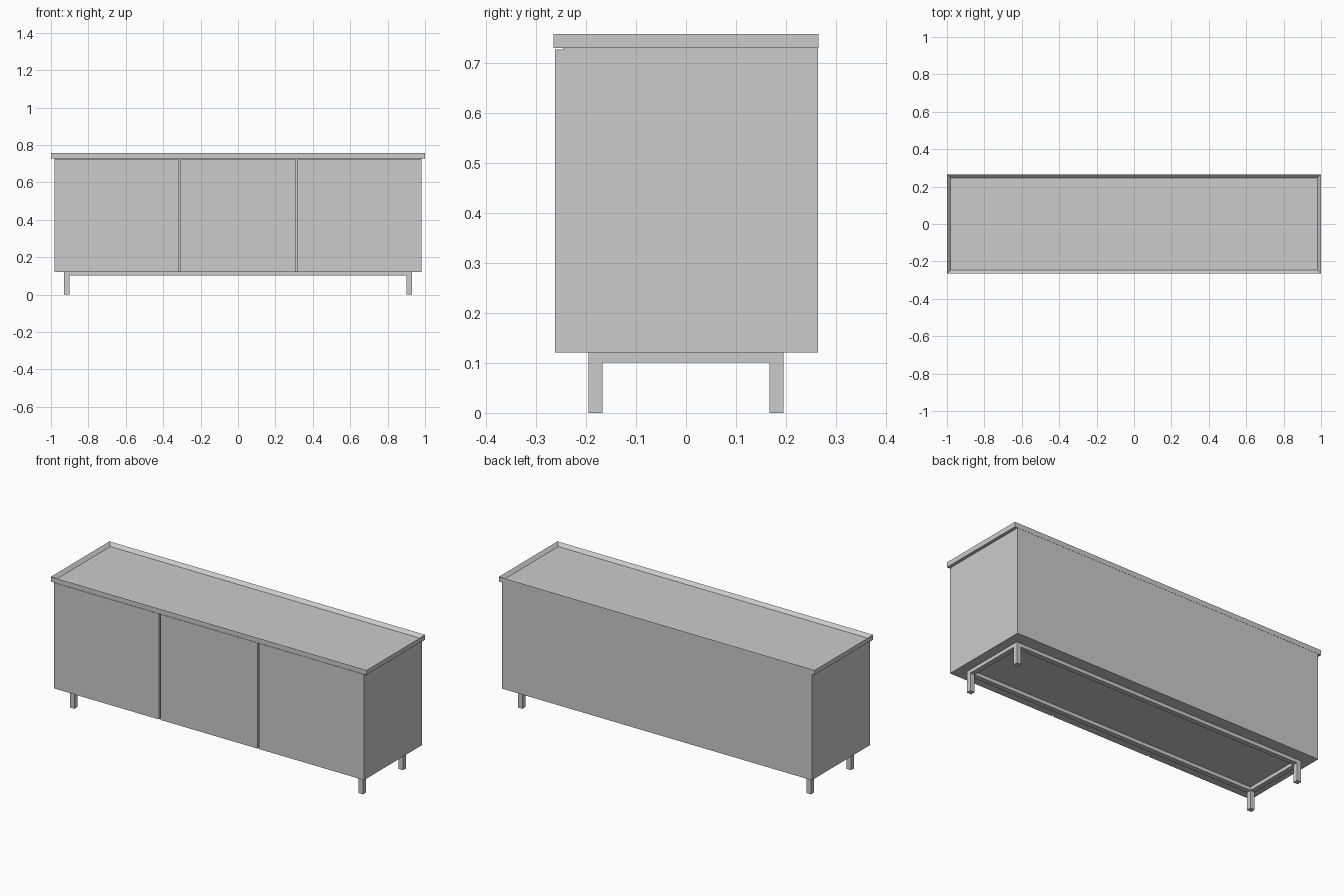
import bpy, bmesh

if "Cube" in bpy.data.objects:
    bpy.data.objects.remove(bpy.data.objects["Cube"])


def finish(name, bm):
    bmesh.ops.recalc_face_normals(bm, faces=bm.faces[:])
    mesh = bpy.data.meshes.new(name)
    bm.to_mesh(mesh)
    bm.free()
    obj = bpy.data.objects.new(name, mesh)
    bpy.context.collection.objects.link(obj)
    return obj


def prism(name, outline, z0, z1):
    """Extrude a plan outline (x, y) from z0 up to z1."""
    bm = bmesh.new()
    face = bm.faces.new([bm.verts.new((x, y, z0)) for x, y in outline])
    ext = bmesh.ops.extrude_face_region(bm, geom=[face])
    verts = [v for v in ext["geom"] if isinstance(v, bmesh.types.BMVert)]
    bmesh.ops.translate(bm, verts=verts, vec=(0, 0, z1 - z0))
    return finish(name, bm)


def box(name, x0, x1, y0, y1, z0, z1):
    return prism(name, [(x0, y0), (x1, y0), (x1, y1), (x0, y1)], z0, z1)


W, FRONT, BACK = 0.982, -0.262, 0.264   # cabinet extents
Z0, Z1 = 0.121, 0.726
T = 0.016                               # panel thickness
GAP_X, GAP = 0.313, 0.005               # door gap centre and half width
INNER = FRONT + T

# Table top: shallow tray with sloping inner rim
top = box("table_top", -1, 1, -0.265, 0.265, 0.729, 0.757)
bm = bmesh.new()
bm.from_mesh(top.data)
lid = [f for f in bm.faces if f.normal.z > 0.9]
bmesh.ops.inset_region(bm, faces=lid, thickness=0.018, depth=-0.018,
                       use_even_offset=True)
bm.to_mesh(top.data)
bm.free()

# Carcass panels behind the doors
box("top_spacer", -W, W, INNER, BACK, Z1, 0.729)
box("bottom_panel", -W + T, W - T, INNER, BACK - T, Z0, Z0 + T)
box("back_panel", -W + T, W - T, BACK - T, BACK, Z0, Z1)

# Centre door
box("centre_door", -GAP_X + GAP, GAP_X - GAP, FRONT, INNER, Z0, Z1)

for side, s in (("left", -1), ("right", 1)):
    # Side panel and outer door meet in a mitre at the front corner
    prism(side + "_side_panel",
          [(s * W, FRONT), (s * W, BACK), (s * (W - T), BACK),
           (s * (W - T), INNER)], Z0, Z1)
    prism(side + "_door",
          [(s * W, FRONT), (s * (W - T), INNER),
           (s * (GAP_X + GAP), INNER), (s * (GAP_X + GAP), FRONT)], Z0, Z1)
    x0, x1 = sorted((s * GAP_X - 0.012, s * GAP_X + 0.012))
    box(side + "_divider", x0, x1, INNER, BACK - T, Z0 + T, Z1)

# Base frame: square legs joined by slim rails
LX, LY, L = 0.929, 0.195, 0.028
for sx, xn in ((-1, "left"), (1, "right")):
    x0, x1 = sorted((sx * LX, sx * (LX - L)))
    for sy, yn in ((-1, "front"), (1, "back")):
        y0, y1 = sorted((sy * LY, sy * (LY - L)))
        box(f"{yn}_{xn}_leg", x0, x1, y0, y1, 0, Z0)
    box(xn + "_rail", x0, x1, -LY + L, LY - L, 0.101, Z0)
for sy, yn in ((-1, "front"), (1, "back")):
    y0, y1 = sorted((sy * LY, sy * (LY - L)))
    box(yn + "_rail", -LX + L, LX - L, y0, y1, 0.101, Z0)
